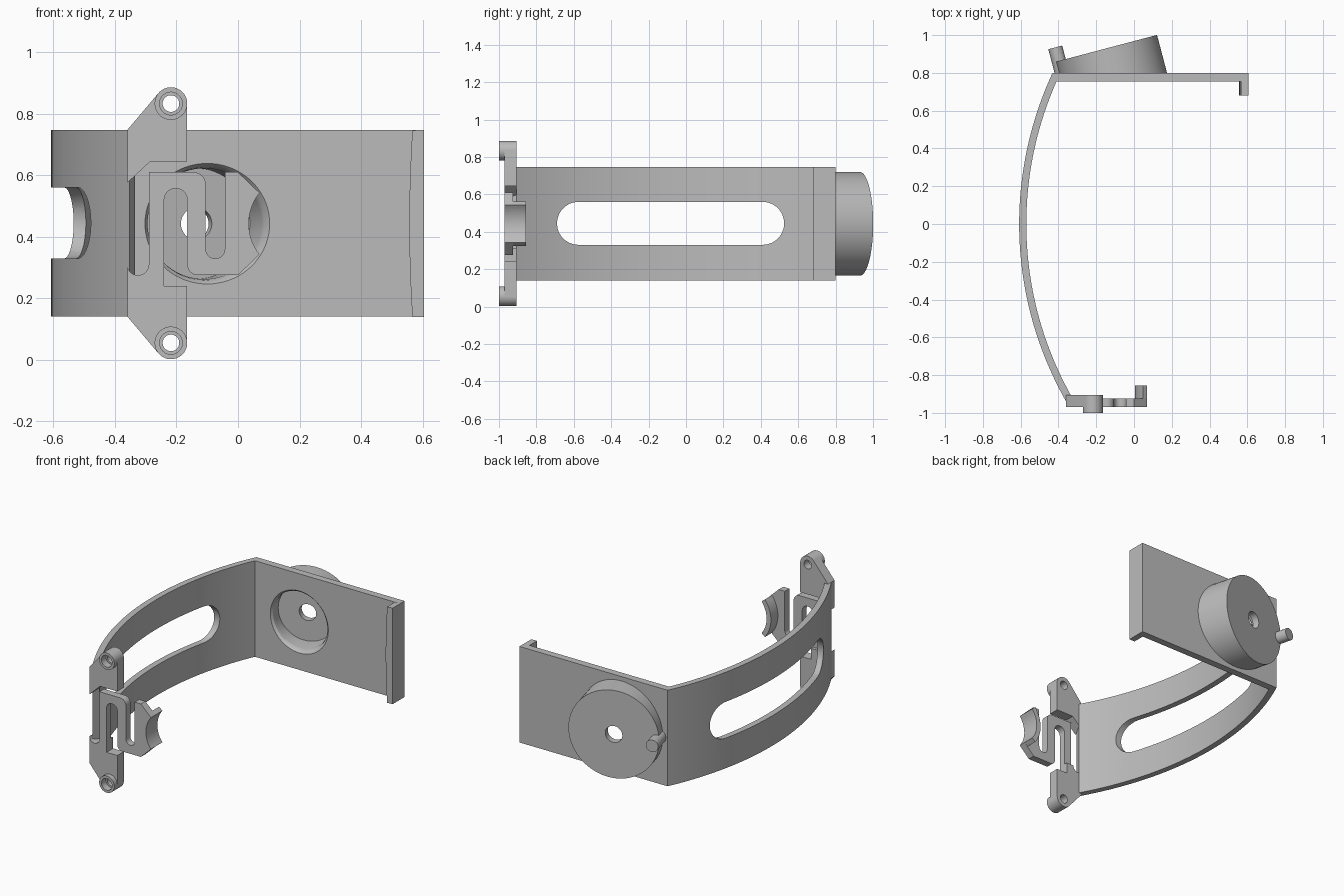
import bpy, bmesh, math
from mathutils import Vector

default = bpy.data.objects.get("Cube")
if default:
    bpy.data.objects.remove(default)

grey = bpy.data.materials.new("plain_grey")
grey.use_nodes = True
tone = (0.5, 0.5, 0.5, 1)
grey.diffuse_color = tone
grey.node_tree.nodes["Principled BSDF"].inputs["Base Color"].default_value = tone
parts = []


def finish(name, bm, cutter=False):
    bmesh.ops.recalc_face_normals(bm, faces=bm.faces)
    mesh = bpy.data.meshes.new(name)
    bm.to_mesh(mesh)
    bm.free()
    mesh.materials.append(grey)
    ob = bpy.data.objects.new(name, mesh)
    bpy.context.collection.objects.link(ob)
    if cutter:
        ob.hide_render = True
    else:
        parts.append(ob)
    return ob


def loft(name, rings, cutter=False):
    """Skin equal-length rings and cap both ends."""
    bm = bmesh.new()
    loops = [[bm.verts.new(p) for p in ring] for ring in rings]
    n = len(loops[0])
    for a, b in zip(loops, loops[1:]):
        for i in range(n):
            bm.faces.new((a[i], a[(i + 1) % n], b[(i + 1) % n], b[i]))
    bm.faces.new(loops[0])
    bm.faces.new(loops[-1])
    return finish(name, bm, cutter)


def prism(name, pts, lo, hi, axis, cutter=False):
    """Extrude a flat outline along the given axis."""
    place = {"x": lambda u, v, w: (w, u, v),
             "y": lambda u, v, w: (u, w, v),
             "z": lambda u, v, w: (u, v, w)}[axis]
    return loft(name, [[place(u, v, w) for u, v in pts] for w in (lo, hi)], cutter)


def arc(cx, cy, r, start, end, n=14):
    angles = [math.radians(start + (end - start) * i / n) for i in range(n + 1)]
    return [(cx + r * math.cos(a), cy + r * math.sin(a)) for a in angles]


def circle(cx, cy, r, n=48):
    return arc(cx, cy, r, 0, 360, n)[:-1]


def cut(ob, *cutters):
    for c in cutters:
        mod = ob.modifiers.new("cut", "BOOLEAN")
        mod.operation = "DIFFERENCE"
        mod.solver = "EXACT"
        mod.object = c


LOW, HIGH, MID = 0.14, 0.747, 0.4425

# Curved side arm with a long rounded slot
CX, R_OUT, R_IN = 1.292, 1.9, 1.862


def arm_edge(r, y0, y1, n=48):
    a0, a1 = math.asin(y0 / r), math.asin(y1 / r)
    return [(CX - r * math.cos(a), r * math.sin(a))
            for a in (a0 + (a1 - a0) * i / n for i in range(n + 1))]


outer = arm_edge(R_OUT, -0.95, 0.8)
inner = arm_edge(R_IN, -0.905, 0.755)
arm = prism("side_arm", outer + inner[::-1], LOW, HIGH, "z")
slot = prism("slot_cutter", arc(0.41, 0.445, 0.115, -90, 90) + arc(-0.575, 0.445, 0.115, 90, 270),
             -0.9, -0.3, "x", True)
cut(arm, slot)

# Back plate, mitred to the arm, with a lip at its free end
plate = prism("back_plate", [outer[-1], (0.605, 0.8), (0.605, 0.755), inner[-1]], LOW, HIGH, "z")
bow = [(0.567 - 0.01 * (1 - t * t), MID + t * (HIGH - LOW) / 2) for t in [i / 8 - 1 for i in range(17)]]
prism("end_lip", [(0.605, HIGH), (0.605, LOW)] + bow, 0.68, 0.756, "y")

# Tilted round pedestal: rings share one slanted axis
TILT = math.radians(14.8)
AXIS = Vector((-math.sin(TILT), math.cos(TILT), 0))
SIDE = Vector((math.cos(TILT), math.sin(TILT), 0))
TOP = Vector((-0.146, 0.93, MID))


def tilted_ring(r, depth=0, y=None, start=TOP, n=72):
    ring = []
    for u, v in circle(0, 0, r, n):
        p = start + SIDE * u + Vector((0, 0, v)) - AXIS * depth
        if y is not None:
            p += AXIS * ((y - p.y) / AXIS.y)
        ring.append(p)
    return ring


pedestal = loft("tilted_pedestal", [tilted_ring(0.277), tilted_ring(0.277, y=0.785)])
recess = loft("recess_cutter", [tilted_ring(0.18, 0.042), tilted_ring(0.18, y=0.79),
                                tilted_ring(0.184, y=0.77), tilted_ring(0.196, y=0.755),
                                tilted_ring(0.208, y=0.745)], True)
bore = loft("bore_cutter", [tilted_ring(0.052, -0.1), tilted_ring(0.052, 0.3)], True)
cut(plate, recess)
cut(pedestal, recess, bore)

# Small pin beside the pedestal
PIN = Vector((-0.417, 0.935, MID))
loft("locating_pin", [tilted_ring(0.038, start=PIN, n=32), tilted_ring(0.038, y=0.785, start=PIN, n=32)])

# Front tabs with screw bosses
BX, BZ, FRONT, REAR = -0.218, 0.833, -0.97, -0.905
FLIP = 2 * MID + 0.003


def flip(pts):
    return [(x, FLIP - z) for x, z in pts]


crown = arc(BX, BZ, 0.053, 0, 140) + [(-0.36, HIGH)]
upper = [(-0.36, 0.575), (-0.285, 0.645), (-0.165, 0.645)] + crown
lower = (flip(crown[::-1]) + [(-0.165, 0.24), (-0.24, 0.24), (-0.24, 0.31)]
         + arc(-0.325, 0.31, 0.035, 0, -180))
for label, outline, z in (("upper", upper, BZ), ("lower", lower, FLIP - BZ)):
    tab = prism(label + "_tab", outline, FRONT, REAR, "y")
    boss = prism(label + "_boss", circle(BX, z, 0.053), -1.0, REAR, "y")
    hole = prism("hole_cutter", circle(BX, z, 0.027), -1.1, -0.8, "y", True)
    sink = prism("sink_cutter", circle(BX, z, 0.037), -1.1, -0.955, "y", True)
    cut(tab, hole, sink)
    cut(boss, hole, sink)

# Folded spring strip ending in a concave pad
PX, PR = 0.195, 0.16
SPAN = math.degrees(math.atan2(0.1, 0.125))
spring = ([(-0.29, 0.31), (-0.29, 0.61)]
          + arc(-0.145, 0.57, 0.04, 90, 0)
          + arc(-0.074, 0.36, 0.031, 180, 360)
          + [(-0.043, 0.61), (0, 0.61)]
          + arc(PX, MID, PR, 180 - SPAN, 180 + SPAN)
          + [(0, 0.275)]
          + arc(-0.13, 0.31, 0.035, 270, 180)
          + arc(-0.2025, 0.52, 0.0375, 0, 180)
          + [(-0.24, 0.31)])
prism("folded_spring", spring, FRONT, -0.925, "y")
pad = arc(PX, MID, PR, 180 - SPAN, 180 + SPAN) + arc(PX, MID, PR + 0.03, 180 + SPAN, 180 - SPAN)
prism("concave_pad", pad, -0.93, -0.855, "y")

# Bake the cuts, drop the cutters, shade curved faces smooth
for ob in parts:
    bpy.ops.object.select_all(action="DESELECT")
    bpy.context.view_layer.objects.active = ob
    ob.select_set(True)
    for mod in list(ob.modifiers):
        bpy.ops.object.modifier_apply(modifier=mod.name)
    bpy.ops.object.shade_smooth_by_angle(angle=math.radians(30))
for ob in list(bpy.data.objects):
    if "_cutter" in ob.name:
        bpy.data.objects.remove(ob)
